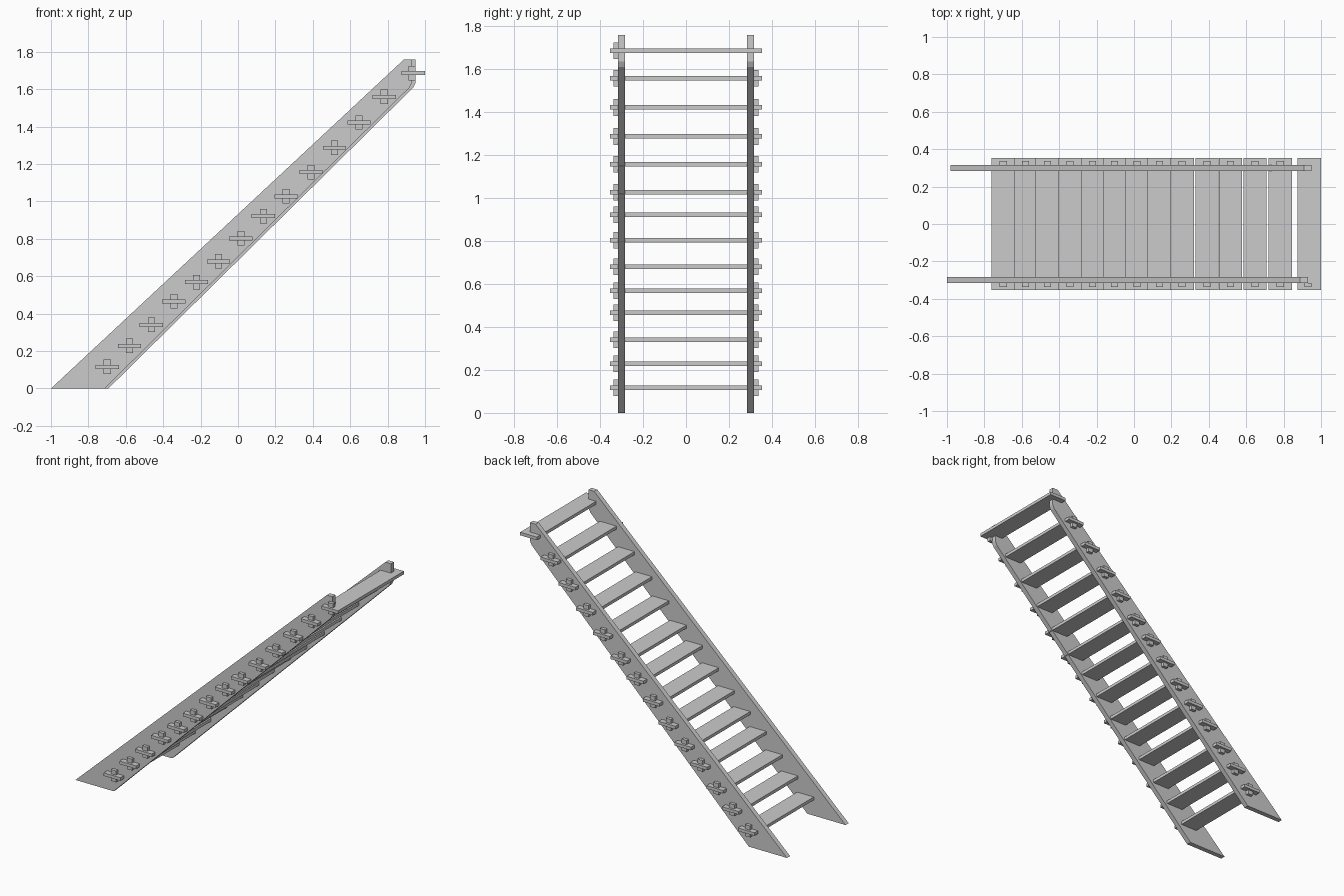
import bpy, bmesh
from mathutils import Matrix

if "Cube" in bpy.data.objects:
    bpy.data.objects.remove(bpy.data.objects["Cube"])


def add_mesh(name, bm):
    bmesh.ops.recalc_face_normals(bm, faces=bm.faces)
    me = bpy.data.meshes.new(name)
    bm.to_mesh(me)
    bm.free()
    ob = bpy.data.objects.new(name, me)
    bpy.context.collection.objects.link(ob)
    return ob


def box(name, center, size):
    bm = bmesh.new()
    bmesh.ops.create_cube(bm, size=1, matrix=Matrix.Diagonal((*size, 1)))
    ob = add_mesh(name, bm)
    ob.location = center
    return ob


def extrude_profile(name, pts, y0, y1):
    bm = bmesh.new()
    face = bm.faces.new([bm.verts.new((x, y0, z)) for x, z in pts])
    out = bmesh.ops.extrude_face_region(bm, geom=[face])
    verts = [v for v in out["geom"] if isinstance(v, bmesh.types.BMVert)]
    bmesh.ops.translate(bm, verts=verts, vec=(0, y1 - y0, 0))
    return add_mesh(name, bm)


# Side stringers: tapered sloping planks, the back one set slightly forward
PROFILE = [(-1, 0), (-0.713, 0), (0.918, 1.61), (0.93, 1.635), (0.93, 1.76), (0.888, 1.76)]
extrude_profile("front_stringer", PROFILE, -0.316, -0.283)
extrude_profile("back_stringer", [(x + 0.02, z) for x, z in PROFILE], 0.283, 0.316)

# Treads pass through the stringers; upright pegs lock the projecting ends
TREADS = [(-0.699, 0.116), (-0.58, 0.228), (-0.463, 0.34), (-0.343, 0.466),
          (-0.222, 0.569), (-0.104, 0.68), (0.015, 0.803), (0.136, 0.922),
          (0.257, 1.027), (0.39, 1.157), (0.516, 1.287), (0.647, 1.422),
          (0.782, 1.559), (0.936, 1.686)]
for i, (x, z) in enumerate(TREADS, 1):
    box(f"tread_{i}", (x, 0, z), (0.125, 0.706, 0.021))
    for side, s in (("front", -1), ("back", 1)):
        if side == "back" and i == len(TREADS):
            continue  # the top tread is pegged on the front side only
        px = 0.93 if i == len(TREADS) else x
        box(f"{side}_peg_{i}", (px, s * 0.326, z), (0.038, 0.023, 0.077))
